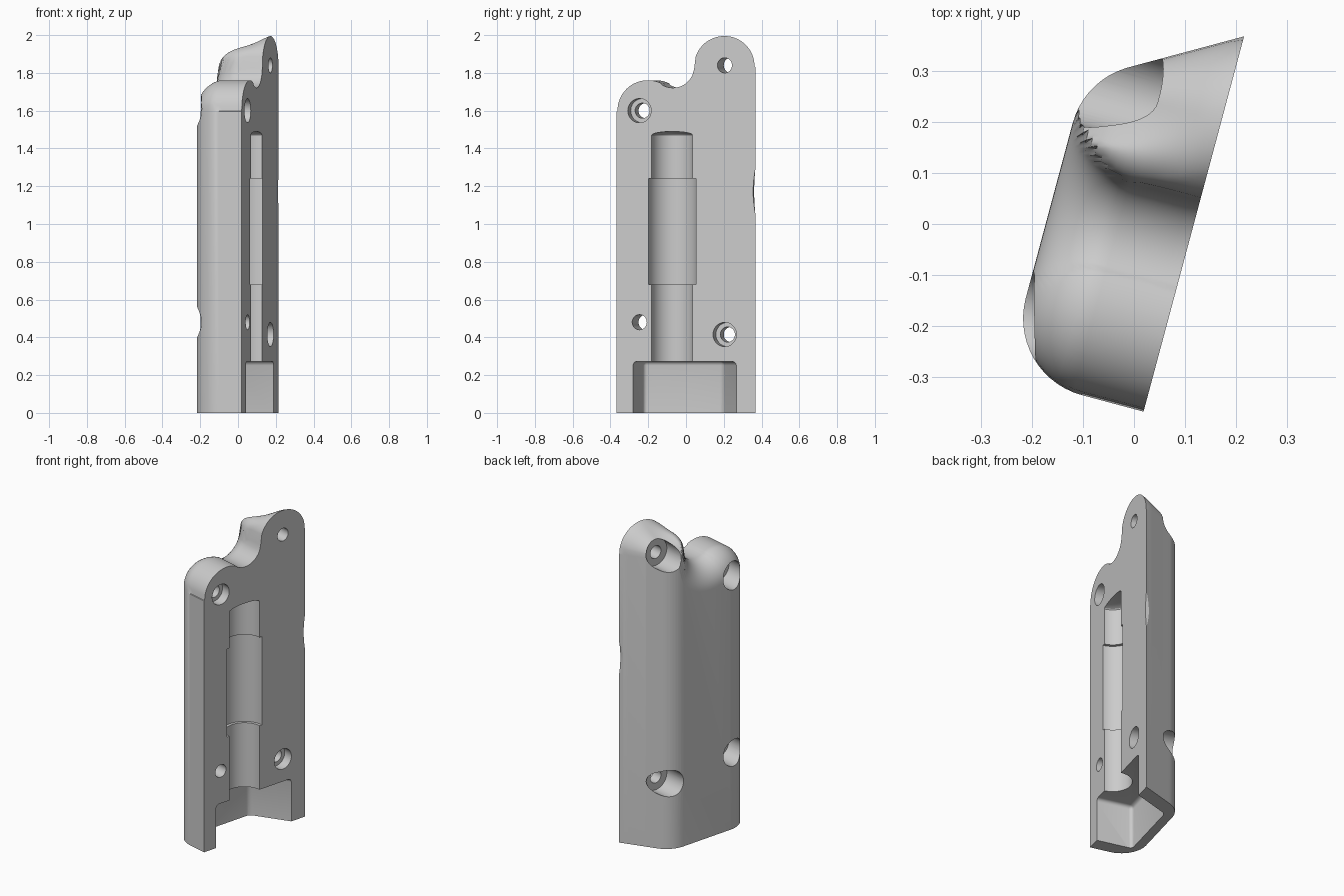
import bpy, bmesh, math
from mathutils import Matrix

if "Cube" in bpy.data.objects:
    bpy.data.objects.remove(bpy.data.objects["Cube"])

C15 = math.cos(math.radians(15))
R = 0.155            # fillet along the rear edge
DEPTH = 0.28
FLAT = DEPTH - R     # depth where the fillet starts
UC = 0.1288          # fillet centre on the slanted side
# Local axes: X along the split face, Y depth behind it, Z up


def make_object(name, bm):
    bmesh.ops.recalc_face_normals(bm, faces=bm.faces)
    me = bpy.data.meshes.new(name)
    bm.to_mesh(me)
    bm.free()
    ob = bpy.data.objects.new(name, me)
    bpy.context.collection.objects.link(ob)
    return ob


def arc(cy, cz, r, a0, a1, n=200):
    out = []
    for i in range(n + 1):
        a = math.radians(a0 + (a1 - a0) * i / n)
        out.append(((cy + r * math.cos(a)) / C15, cz + r * math.sin(a)))
    return out


# Top outline: low lobe, valley, tall lobe
outline = (arc(-0.202, 1.6, 0.165, 180, 61) + arc(-0.07, 1.835, 0.11, 241, 360)
           + arc(0.203, 1.835, 0.164, 180, 0))


def fillet(w):
    return R - math.sqrt(max(R * R - (w - FLAT) ** 2, 0)) if w > FLAT else 0.0


def slant(w):
    if w < FLAT + R / 2:
        return w * math.tan(math.radians(30))
    return 0.38 - UC - math.sqrt(max(R * R - (w - FLAT) ** 2, 0))


def layer(w, n=110):
    """Cross-section of the shell at depth w: the outline inset by the edge rounding."""
    f, s = fillet(w), slant(w)
    u0, u1 = -0.38 + f, 0.38 - s
    e = 0.004
    discs = []
    for pu, pz in outline:
        k = min(max((pu - 0.03) / 0.18, 0), 1)
        k = k * k * (3 - 2 * k)
        discs.append((pu, pz, max(f + (s - f) * k, e)))
    pts = [(u0, w, 0)]
    for i in range(n + 1):
        t = i / n
        t = 0.5 * t + 0.5 * (0.5 - 0.5 * math.cos(math.pi * t))
        u = u0 + (u1 - u0) * t
        z = min([pz - math.sqrt(max(d * d - (pu - u) ** 2, 0))
                 for pu, pz, d in discs if abs(pu - u) <= d + 1e-6] or [1.6])
        pts.append((u, w, z))
    pts.append((u1, w, 0))
    return pts


# Shell body, lofted from the split face to the back
depths = [FLAT * i / 5 for i in range(5)]
depths += [FLAT + R * math.sin(math.pi / 2 * i / 14) for i in range(15)]
bm = bmesh.new()
rings = [[bm.verts.new(p) for p in layer(w)] for w in depths]
for a, b in zip(rings, rings[1:]):
    for i in range(len(a)):
        j = (i + 1) % len(a)
        bm.faces.new((a[i], a[j], b[j], b[i]))
bm.faces.new(rings[0])
bm.faces.new(rings[-1][::-1])
body = make_object("handle_half_shell", bm)


def lathe(name, profile, matrix, n=56):
    bm = bmesh.new()
    rows = []
    for r, z in profile:
        if r == 0:
            rows.append([bm.verts.new((0, 0, z))] * n)
        else:
            rows.append([bm.verts.new((r * math.cos(2 * math.pi * i / n),
                                       r * math.sin(2 * math.pi * i / n), z)) for i in range(n)])
    for a, b in zip(rows, rows[1:]):
        for i in range(n):
            j = (i + 1) % n
            bm.faces.new(list(dict.fromkeys((a[i], a[j], b[j], b[i]))))
    bmesh.ops.transform(bm, matrix=matrix, verts=bm.verts)
    return make_object(name, bm)


cutters = []
# Stepped round channel with a slightly domed end
channel = [(0, 0.2), (0.112, 0.2), (0.112, 0.68), (0.13, 0.68), (0.13, 1.24), (0.112, 1.24)]
channel += [(0.112 * math.cos(math.pi / 2 * i / 6), 1.47 + 0.02 * math.sin(math.pi / 2 * i / 6))
            for i in range(6)] + [(0, 1.49)]
cutters.append(lathe("channel_cutter", channel, Matrix.Translation((-0.076, 0.0003, 0))))

# Screw holes with rear pockets; two also have a recess in the split face
TURN = Matrix.Rotation(math.radians(-90), 4, 'X')
for u, z, front in ((-0.255, 1.6, 0.064), (0.212, 1.84, 0.04),
                    (-0.255, 0.48, 0.04), (0.212, 0.415, 0.064)):
    prof = [(0, -0.1), (front, -0.1)]
    if front > 0.05:
        prof += [(front, 0.06), (0.04, 0.06)]
    prof += [(0.04, 0.13), (0.084, 0.13), (0.084, 0.5), (0, 0.5)]
    cutters.append(lathe("screw_hole_cutter", prof, Matrix.Translation((u, 0, z)) @ TURN))

# Shallow scallop on the slanted side
cutters.append(lathe("scallop_cutter", [(0, -0.1), (0.58, -0.1), (0.58, 0.1), (0, 0.1)],
                     Matrix.Translation((0.948, 0, 1.172)) @ TURN, 160))

# Base socket with one slanted wall and soft corners
bm = bmesh.new()
foot = [bm.verts.new((u, w, -0.1)) for u, w in
        ((-0.29, -0.1), (0.334, -0.1), (0.147, 0.223), (-0.29, 0.223))]
face = bm.faces.new(foot)
ext = bmesh.ops.extrude_face_region(bm, geom=[face])
bmesh.ops.translate(bm, vec=(0, 0, 0.373),
                    verts=[v for v in ext["geom"] if isinstance(v, bmesh.types.BMVert)])
bmesh.ops.recalc_face_normals(bm, faces=bm.faces)
bmesh.ops.bevel(bm, geom=bm.edges[:], offset=0.022, segments=4, profile=0.5, affect='EDGES')
cutters.append(make_object("socket_cutter", bm))

# Cut everything out of the shell
bpy.context.view_layer.objects.active = body
body.select_set(True)
for c in cutters:
    c.hide_render = True
    m = body.modifiers.new("cut", 'BOOLEAN')
    m.operation, m.solver, m.object = 'DIFFERENCE', 'EXACT', c
    bpy.ops.object.modifier_apply(modifier=m.name)
    bpy.data.objects.remove(c)

# Turn the split face 15 degrees and smooth the curves
body.data.transform(Matrix.Translation((0.117, 0, 0)) @ Matrix.Rotation(math.radians(75), 4, 'Z'))
bpy.ops.object.shade_smooth_by_angle(angle=math.radians(30))
